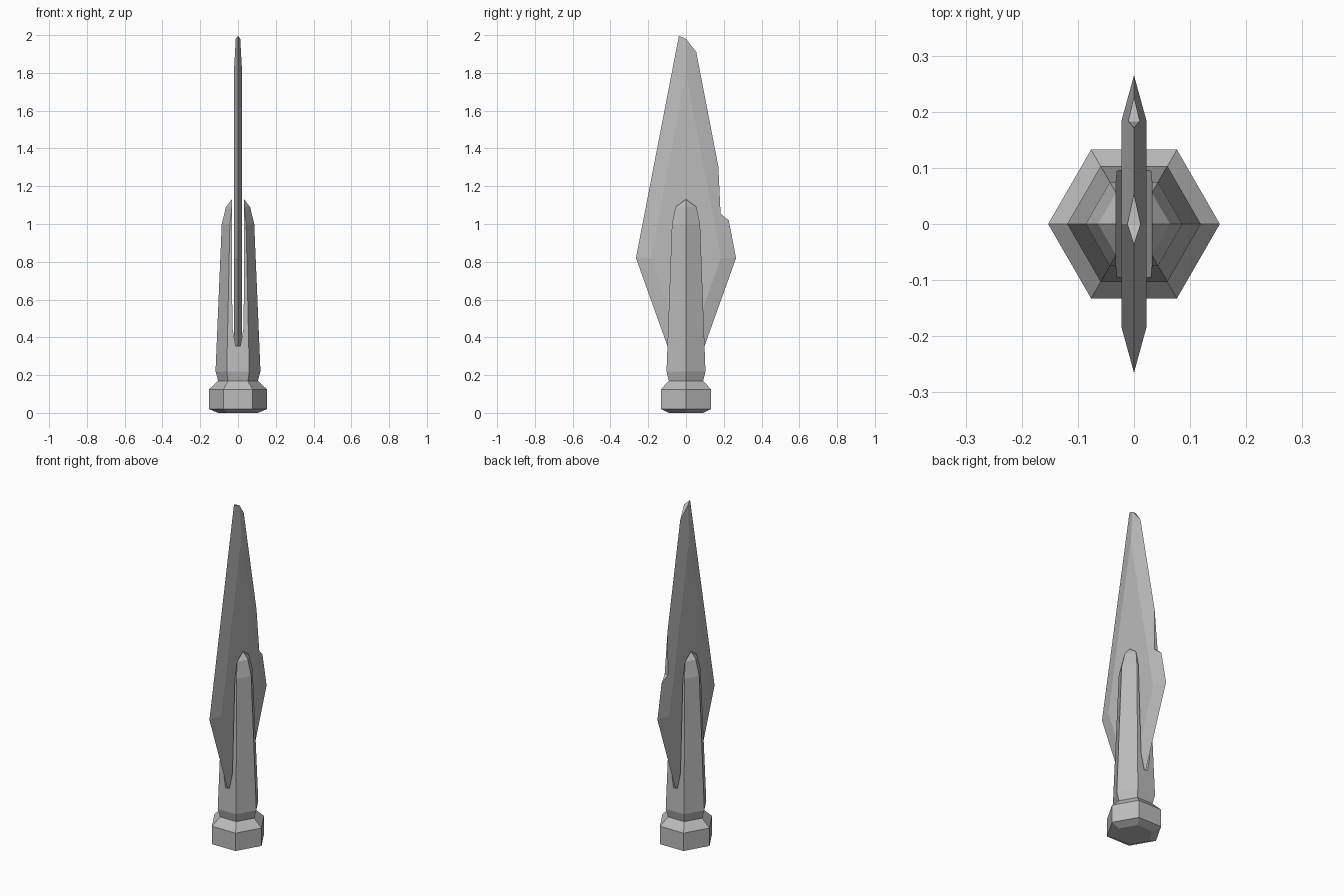
import bpy, bmesh, math
from mathutils import Vector

cube = bpy.data.objects.get("Cube")
if cube:
    bpy.data.objects.remove(cube, do_unlink=True)

GREY = 0.5
steel = bpy.data.materials.new("grey_steel")
steel.use_nodes = True
steel.diffuse_color = (GREY, GREY, GREY, 1)
steel.node_tree.nodes["Principled BSDF"].inputs["Base Color"].default_value = (GREY, GREY, GREY, 1)


def make_object(name, bm):
    bmesh.ops.recalc_face_normals(bm, faces=bm.faces[:])
    mesh = bpy.data.meshes.new(name)
    bm.to_mesh(mesh)
    bm.free()
    mesh.materials.append(steel)
    obj = bpy.data.objects.new(name, mesh)
    bpy.context.collection.objects.link(obj)
    return obj


def hex_stack(name, profile):
    """Stacked six-sided rings from (radius, height) pairs, corners on the x axis."""
    bm = bmesh.new()
    rings = []
    for r, z in profile:
        angles = [math.tau * i / 6 for i in range(6)]
        rings.append([bm.verts.new((r * math.cos(a), r * math.sin(a), z)) for a in angles])
    for low, high in zip(rings, rings[1:]):
        for i in range(6):
            j = (i + 1) % 6
            bm.faces.new((low[i], low[j], high[j], high[i]))
    bm.faces.new(rings[0][::-1])
    bm.faces.new(rings[-1])
    return make_object(name, bm)


def prism(name, points, depth):
    """Extrude a closed outline to both sides of the origin along the depth vector."""
    bm = bmesh.new()
    face = bm.faces.new([bm.verts.new(Vector(p) - depth) for p in points])
    out = bmesh.ops.extrude_face_region(bm, geom=[face])
    verts = [v for v in out["geom"] if isinstance(v, bmesh.types.BMVert)]
    bmesh.ops.translate(bm, vec=depth * 2, verts=verts)
    return make_object(name, bm)


def cut(obj, cutter):
    cutter.hide_render = True
    mod = obj.modifiers.new("cut", "BOOLEAN")
    mod.operation = "DIFFERENCE"
    mod.solver = "EXACT"
    mod.object = cutter
    bpy.context.view_layer.objects.active = obj
    bpy.ops.object.modifier_apply(modifier=mod.name)
    bpy.data.objects.remove(cutter, do_unlink=True)


# Pommel and neck
hex_stack("pommel", [(0.105, 0), (0.153, 0.02), (0.153, 0.125), (0.105, 0.17)])

# Socket with a slot that leaves two prongs
socket = hex_stack("socket", [(0.105, 0.17), (0.119, 0.22), (0.086, 1.0),
                              (0.064, 1.09), (0.01, 1.16)])
half_slot = [(0.012, 0.355), (0.03, 0.45), (0.033, 1.3)]
outline = [(x, 0, z) for x, z in half_slot] + [(-x, 0, z) for x, z in reversed(half_slot)]
cut(socket, prism("slot_cutter", outline, Vector((0, 0.3, 0))))

# Blade: sharp outline with a raised flat on each side
bm = bmesh.new()
edge = [(0, 2.19), (0.265, 0.82), (0, 0.08), (-0.265, 0.82)]
flat = [(0, 1.8), (0.185, 0.82), (0, 0.305), (-0.185, 0.82)]
rim = [bm.verts.new((0, y, z)) for y, z in edge]
for side in (-1, 1):
    inner = [bm.verts.new((side * 0.022, y, z)) for y, z in flat]
    bm.faces.new(inner)
    for i in range(4):
        j = (i + 1) % 4
        bm.faces.new((rim[i], rim[j], inner[j], inner[i]))
# Chipped tip
for point, normal in [((0, 0, 1.98), (0, 0.45, 1)), ((0, 0, 1.98), (0, 1.27, 1))]:
    bmesh.ops.bisect_plane(bm, geom=bm.verts[:] + bm.edges[:] + bm.faces[:],
                           plane_co=point, plane_no=normal, clear_outer=True)
    bmesh.ops.holes_fill(bm, edges=[e for e in bm.edges if e.is_boundary])
blade = make_object("blade", bm)

# Notch in the rear edge
notch = [(0.171, 1.31), (0.183, 1.055), (0.225, 1.02), (0.4, 1.0), (0.4, 1.31)]
cut(blade, prism("notch_cutter", [(0, y, z) for y, z in notch], Vector((0.1, 0, 0))))
